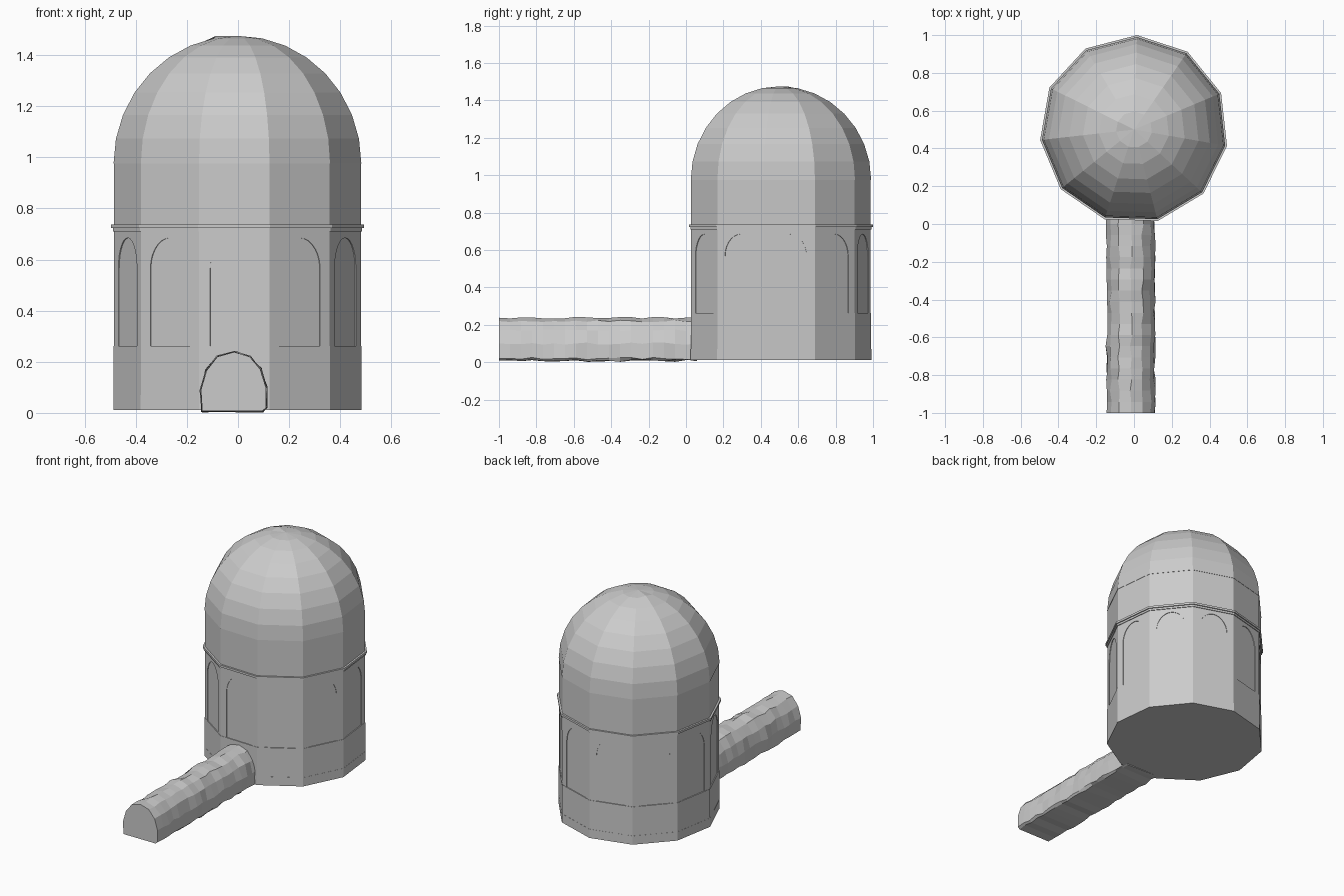
import bpy, bmesh, math, random
from mathutils import Vector

cube = bpy.data.objects.get("Cube")
if cube:
    bpy.data.objects.remove(cube, do_unlink=True)

SIDES = 11
START = math.radians(88.2)
CENTRE = Vector((0, 0.5, 0))
STEP = math.tau / SIDES
random.seed(4)

stone = bpy.data.materials.new("pale grey stone")
stone.use_nodes = True
grey = (0.6, 0.6, 0.6, 1)
stone.diffuse_color = grey
stone.node_tree.nodes["Principled BSDF"].inputs["Base Color"].default_value = grey


def finish(bm, name):
    mesh = bpy.data.meshes.new(name)
    bm.to_mesh(mesh)
    bm.free()
    obj = bpy.data.objects.new(name, mesh)
    mesh.materials.append(stone)
    bpy.context.collection.objects.link(obj)
    return obj


def loft(bm, rings):
    """Skin closed rings of points and cap both ends."""
    loops = [[bm.verts.new(p) for p in ring] for ring in rings]
    n = len(loops[0])
    for low, high in zip(loops, loops[1:]):
        for i in range(n):
            j = (i + 1) % n
            bm.faces.new((low[i], low[j], high[j], high[i]))
    bm.faces.new(loops[0][::-1])
    bm.faces.new(loops[-1])
    bmesh.ops.recalc_face_normals(bm, faces=bm.faces)


def ring(r, z):
    return [CENTRE + Vector((r * math.cos(START + i * STEP),
                             r * math.sin(START + i * STEP), z)) for i in range(SIDES)]


def turned(name, profile):
    bm = bmesh.new()
    loft(bm, [ring(r, z) for r, z in profile])
    return finish(bm, name)


# Drum walls with slight plinth steps
turned("drum_core", [(0.484, 0.02), (0.484, 0.97)])
turned("base_plinth", [(0.491, 0.012), (0.491, 0.07), (0.49, 0.07), (0.49, 0.262)])
turned("upper_wall", [(0.488, 0.70), (0.488, 0.98)])

# Thin cornice around the drum
turned("cornice", [(0.493, 0.71), (0.493, 0.723), (0.5, 0.723), (0.5, 0.737)])

# Faceted dome
R, SPRING, BANDS = 0.49, 0.975, 8
dome = [(R * math.cos(math.pi / 2 * i / BANDS), SPRING + 0.5 * math.sin(math.pi / 2 * i / BANDS))
        for i in range(BANDS)]
bm = bmesh.new()
loft(bm, [ring(r, z) for r, z in dome])
bm.faces.ensure_lookup_table()
bmesh.ops.poke(bm, faces=[bm.faces[-1]])
max(bm.verts, key=lambda v: (v.co.z, -(v.co - CENTRE).xy.length)).co.z = SPRING + 0.5
apex = min(bm.verts, key=lambda v: (v.co - CENTRE).xy.length)
apex.co.z = SPRING + 0.5
finish(bm, "dome")

# Blind arcade: a thin wall skin with one arched recess on each side
WALL = 0.488
LOW, HIGH, ARCH_SPRING, ARCH_TOP, HALF = 0.262, 0.71, 0.565, 0.685, 0.094
half_side = WALL * math.sin(STEP / 2)
apothem = WALL * math.cos(STEP / 2)
opening = [(HALF, LOW)]
opening += [(HALF * math.cos(math.pi * k / 14),
             ARCH_SPRING + (ARCH_TOP - ARCH_SPRING) * math.sin(math.pi * k / 14)) for k in range(15)]
opening += [(-HALF, LOW)]
border = [(-half_side, LOW), (-half_side, HIGH), (half_side, HIGH), (half_side, LOW)]
bm = bmesh.new()
for s in range(SIDES):
    a = START + (s + 0.5) * STEP
    out = Vector((math.cos(a), math.sin(a), 0))
    along = Vector((-math.sin(a), math.cos(a), 0))

    def place(point, depth=0.0):
        return bm.verts.new(CENTRE + out * (apothem - depth) + along * point[0]
                            + Vector((0, 0, point[1])))

    edge = [place(p) for p in opening]
    back = [place(p, 0.006) for p in opening]
    face = bm.faces.new([place(p) for p in border] + edge)
    face.normal_update()
    if face.normal.dot(out) < 0:
        face.normal_flip()
    for i in range(len(edge) - 1):
        bm.faces.new((edge[i], edge[i + 1], back[i + 1], back[i]))
finish(bm, "arcade")

# Rough entrance tunnel with a rounded roof and flat floor
section = [(-0.125, 0.008), (-0.13, 0.09), (-0.108, 0.165), (-0.065, 0.22), (0, 0.238),
           (0.06, 0.22), (0.102, 0.17), (0.124, 0.1), (0.125, 0.02), (0.11, 0.008)]
ROWS = 18
rings = []
for k in range(ROWS + 1):
    y = -1 + 1.06 * k / ROWS
    wobble = 0 if k == 0 else 0.006
    rings.append([(x - 0.015 + random.uniform(-wobble, wobble), y,
                   max(0, z + random.uniform(-wobble, wobble))) for x, z in section])
bm = bmesh.new()
loft(bm, rings)
finish(bm, "entrance_tunnel")
